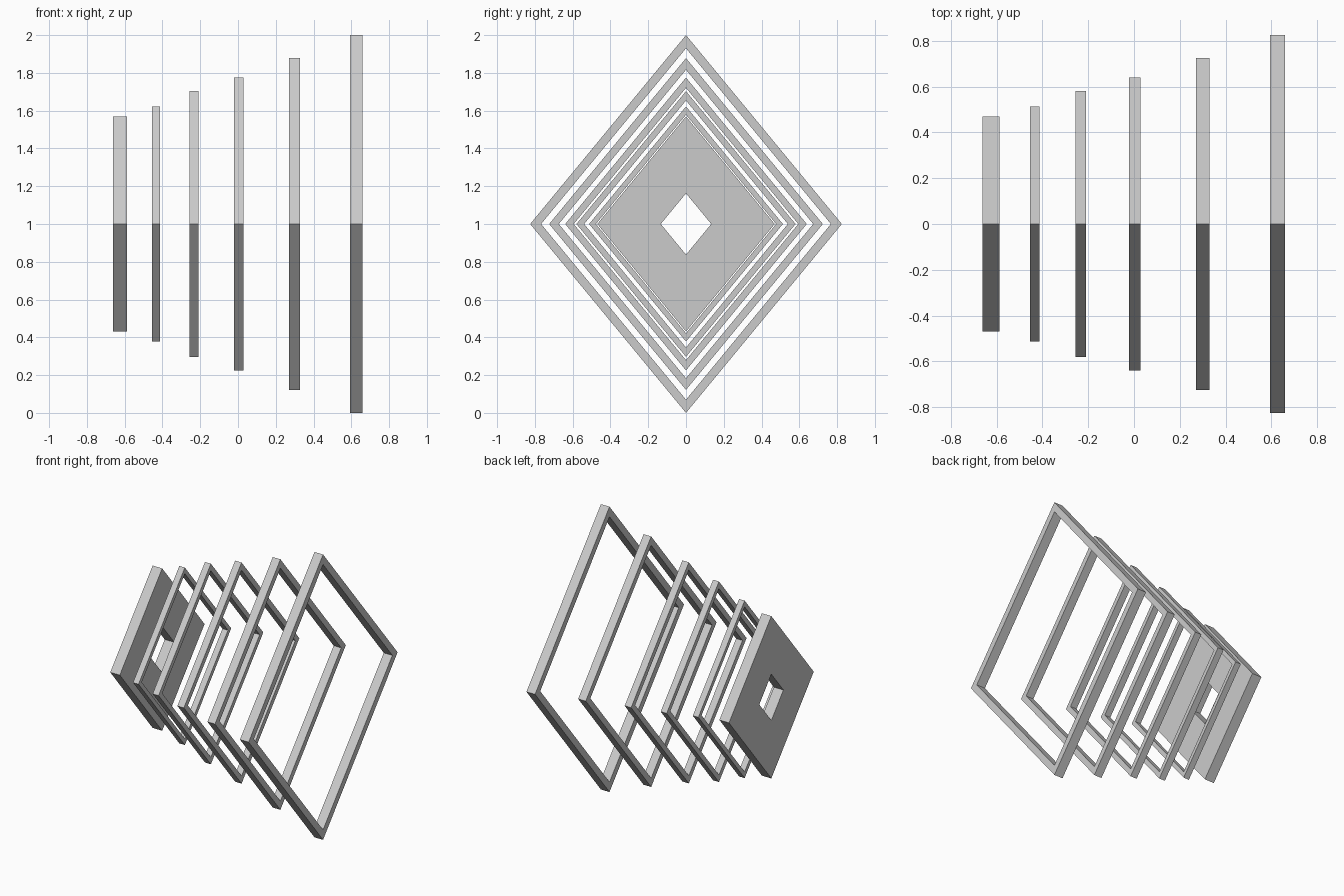
import bpy, bmesh

if "Cube" in bpy.data.objects:
    bpy.data.objects.remove(bpy.data.objects["Cube"])

RATIO = 0.825   # rhombus half width / half height
CENTRE_Z = 1.0


def rhombus_ring(name, x0, x1, outer, inner):
    """Rhombus frame in the YZ plane, given half heights, extruded along x."""
    bm = bmesh.new()
    loops = []
    for x, h in ((x0, outer), (x1, outer), (x1, inner), (x0, inner)):
        loops.append([bm.verts.new((x, y * h * RATIO, CENTRE_Z + z * h))
                      for y, z in ((1, 0), (0, 1), (-1, 0), (0, -1))])
    for a, b in zip(loops, loops[1:] + loops[:1]):
        for i in range(4):
            j = (i + 1) % 4
            bm.faces.new((a[i], a[j], b[j], b[i]))
    bmesh.ops.recalc_face_normals(bm, faces=bm.faces)
    mesh = bpy.data.meshes.new(name)
    bm.to_mesh(mesh)
    bm.free()
    obj = bpy.data.objects.new(name, mesh)
    bpy.context.collection.objects.link(obj)
    return obj


# Thick end plate with a small opening
rhombus_ring("end_plate", -0.662, -0.588, 0.569, 0.162)

# Thin frames growing towards +x: (x start, x end, half height)
frames = [
    (-0.455, -0.412, 0.622),
    (-0.256, -0.210, 0.703),
    (-0.022, 0.028, 0.775),
    (0.270, 0.329, 0.878),
    (0.593, 0.660, 1.0),
]
for n, (x0, x1, h) in enumerate(frames, 1):
    rhombus_ring(f"frame_{n}", x0, x1, h, h * 0.93)
